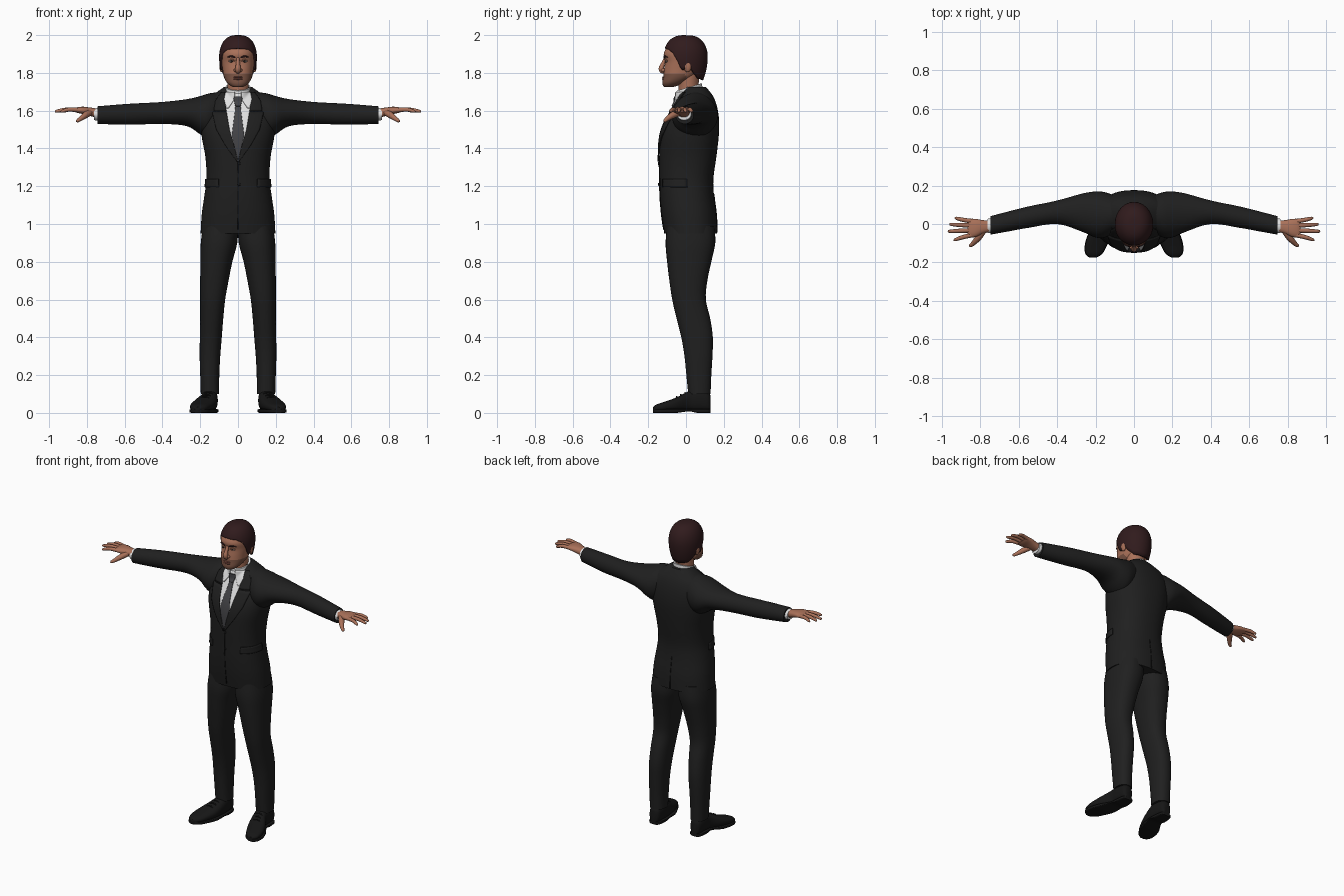
import bpy, bmesh, math
from mathutils import Vector
from mathutils.bvhtree import BVHTree

if "Cube" in bpy.data.objects:
    bpy.data.objects.remove(bpy.data.objects["Cube"])


def material(name, *rgb):
    m = bpy.data.materials.new(name)
    m.use_nodes = True
    m.diffuse_color = (*rgb, 1)
    m.node_tree.nodes["Principled BSDF"].inputs["Base Color"].default_value = (*rgb, 1)
    return m


suit = material("charcoal suit", .014, .014, .014)
leather = material("black leather", .008, .008, .008)
white = material("white shirt", .75, .75, .75)
grey = material("grey tie", .055, .055, .06)
skin = material("skin", .40, .165, .10)
stubble = material("stubble", .19, .085, .055)
hair_mat = material("brown hair", .03, .011, .012)
lip = material("lips", .22, .075, .055)
eye_white = material("eye white", .55, .5, .47)
iris = material("dark iris", .015, .01, .008)


def finish(ob, mat, mirror):
    bpy.context.collection.objects.link(ob)
    ob.data.materials.append(mat)
    if mirror:
        ob.modifiers.new("Mirror", "MIRROR")
    return ob


def mesh(name, verts, faces, mat, mirror=False, fix=True):
    me = bpy.data.meshes.new(name)
    me.from_pydata(verts, [], faces)
    if fix:
        bm = bmesh.new()
        bm.from_mesh(me)
        bmesh.ops.recalc_face_normals(bm, faces=bm.faces)
        bm.to_mesh(me)
        bm.free()
    return finish(bpy.data.objects.new(name, me), mat, mirror)


def spline(rows, sub):
    """Smooth curve through the rows."""
    out = []
    for i in range(len(rows) - 1):
        p, q, r, s = (rows[max(0, min(len(rows) - 1, i + k))] for k in (-1, 0, 1, 2))
        for j in range(sub):
            t = j / sub
            out.append([b + t * ((c - a) + t * ((2*a - 5*b + 4*c - d) + t * (3*b - a - 3*c + d))) / 2
                        for a, b, c, d in zip(p, q, r, s)])
    return out + [list(rows[-1])]


def loft(name, rows, mat, axis="z", mirror=False, power=2, n=36, sub=4):
    """Skin superellipse sections; row = position, then min and max on both other axes."""
    verts, faces = [], []
    rows = spline(rows, sub)
    for t, a0, a1, b0, b1 in rows:
        for i in range(n):
            w = 2 * math.pi * i / n
            c, s = math.cos(w), math.sin(w)
            a = (a0 + a1) / 2 + (a1 - a0) / 2 * math.copysign(abs(c) ** (2 / power), c)
            b = (b0 + b1) / 2 + (b1 - b0) / 2 * math.copysign(abs(s) ** (2 / power), s)
            verts.append({"z": (a, b, t), "x": (t, a, b), "y": (a, t, b)}[axis])
    for k in range(len(rows) - 1):
        for i in range(n):
            j = (i + 1) % n
            faces.append((k*n + i, k*n + j, k*n + n + j, k*n + n + i))
    faces += [tuple(range(n)), tuple(range(len(verts) - n, len(verts)))]
    return mesh(name, verts, faces, mat, mirror)


def tube(name, pts, mat, mirror=False):
    """Rounded tube; point = x, y, z, radius."""
    cu = bpy.data.curves.new(name, "CURVE")
    cu.dimensions, cu.bevel_depth, cu.bevel_resolution, cu.use_fill_caps = "3D", 1, 3, True
    sp = cu.splines.new("POLY")
    pts = spline(pts, 3)
    sp.points.add(len(pts) - 1)
    for p, (x, y, z, r) in zip(sp.points, pts):
        p.co, p.radius = (x, y, z, 1), r
    sp.use_smooth = True
    return finish(bpy.data.objects.new(name, cu), mat, mirror)


def ball(name, loc, size, mat, mirror=False):
    me = bpy.data.meshes.new(name)
    bm = bmesh.new()
    bmesh.ops.create_uvsphere(bm, u_segments=20, v_segments=12, radius=1)
    for v in bm.verts:
        v.co = Vector(loc) + v.co * Vector(size)
    bm.to_mesh(me)
    bm.free()
    return finish(bpy.data.objects.new(name, me), mat, mirror)


def panel(name, rows, mat, trees, off=.004, mirror=False, radial=False, sub=5, cols=8):
    """Thin cloth plate laid on the body; row = height, left edge, right edge (or angles)."""
    verts = []
    for k in range((len(rows) - 1) * sub + 1):
        i = min(k // sub, len(rows) - 2)
        z, u0, u1 = Vector(rows[i]).lerp(Vector(rows[i + 1]), k / sub - i)
        for c in range(cols + 1):
            u = u0 + (u1 - u0) * c / cols
            a = math.radians(u) if radial else 0
            d = Vector((math.sin(a), -math.cos(a), 0))
            o = Vector((0 if radial else u, .01, z)) + d
            hits = [h for h in (t.ray_cast(o, -d)[0] for t in trees) if h]
            p = min(hits, key=lambda h: (h - o).length) if hits else trees[0].find_nearest(o)[0]
            verts.append(p + d * off)
    w = cols + 1
    faces = [(i, i + w, i + w + 1, i + 1) for i in range(len(verts) - w) if i % w < cols]
    ob = mesh(name, verts, faces, mat, mirror, fix=False)
    ob.modifiers.new("Thickness", "SOLIDIFY").thickness = .006
    return ob


def tree_of(ob):
    return BVHTree.FromPolygons([v.co for v in ob.data.vertices], [p.vertices for p in ob.data.polygons])


# Jacket body and sleeves
body = [(.95, .198, -.115, .165), (1.05, .192, -.13, .161), (1.15, .178, -.138, .148),
        (1.24, .167, -.14, .145), (1.35, .172, -.142, .16), (1.45, .19, -.138, .172),
        (1.52, .198, -.12, .176), (1.58, .196, -.088, .172), (1.63, .182, -.062, .162),
        (1.67, .155, -.042, .147), (1.7, .11, -.022, .127), (1.725, .074, -.008, .105)]
jacket = loft("jacket_body", [(z, -x, x, f, b) for z, x, f, b in body], suit, power=2.3, n=56)
loft("sleeve", [(.08, -.03, .14, 1.5, 1.7), (.15, -.07, .165, 1.46, 1.692),
                (.2, -.07, .169, 1.475, 1.677), (.27, -.04, .158, 1.518, 1.661),
                (.4, 0, .122, 1.53, 1.646), (.55, -.02, .091, 1.526, 1.638),
                (.65, -.038, .066, 1.527, 1.631), (.745, -.055, .041, 1.53, 1.623)],
     suit, "x", True)
loft("shirt_cuff", [(.73, -.047, .032, 1.545, 1.615), (.762, -.048, .027, 1.55, 1.615)], white, "x", True)

# Shirt collar, rising toward the nape
collar = loft("shirt_collar", [(1.64, -.072, .072, -.056, .09), (1.72, -.066, .066, -.05, .085)], white)
for v in collar.data.vertices:
    v.co.z += v.co.y * .3
on_jacket, on_both = [tree_of(jacket)], [tree_of(jacket), tree_of(collar)]

# Shirt front, tie, lapels and other plates
panel("shirt_front", [(1.69, -.07, .07), (1.62, -.066, .066), (1.5, -.046, .046), (1.335, -.002, .002)],
      white, on_both, .003, cols=16)
panel("collar_wing", [(1.7, .018, .066), (1.66, .02, .074), (1.615, .05, .062)], white, on_both, .009, True)
panel("tie_blade", [(1.64, -.013, .013), (1.6, -.016, .016), (1.47, -.033, .033), (1.34, -.003, .003)],
      grey, on_both, .007)
panel("tie_knot", [(1.675, -.022, .022), (1.66, -.023, .023), (1.625, -.014, .014)], grey, on_both, .012)
panel("upper_lapel", [(1.7, .07, .088), (1.65, .068, .122), (1.6, .062, .128)], suit, on_jacket, .008, True)
panel("lower_lapel", [(1.595, .061, .138), (1.5, .045, .115), (1.42, .022, .07), (1.33, 0, .006)],
      suit, on_jacket, .008, True)
panel("pocket_flap", [(1.238, 38, 88), (1.195, 37, 89)], suit, on_jacket, .007, True, True)
panel("front_seam", [(1.33, -.002, .002), (.97, -.002, .002)], leather, on_jacket, .003, cols=1)
panel("back_vent", [(1.16, 179, 180), (.955, 179, 180)], leather, on_jacket, .003, radial=True, cols=1)
for z in (1.32, 1.21):
    ball("jacket_button", (.006, -.145, z), (.008, .004, .008), leather)

# Trousers
loft("trouser_leg", [(.99, 0, .185, -.1, .15), (.9, .004, .197, -.108, .155), (.8, .03, .199, -.1, .134),
                     (.7, .05, .2, -.088, .113), (.6, .068, .2, -.073, .105), (.5, .078, .2, -.05, .128),
                     (.4, .086, .202, -.025, .142), (.3, .094, .203, -.008, .14),
                     (.2, .099, .2, .002, .134), (.1, .1, .197, .012, .13)], suit, mirror=True, power=2.3)

# Shoes, toes turned out
shoe = [(.13, .13, .17, .09), (.115, .115, .185, .11), (.06, .108, .192, .125), (.015, .108, .197, .115),
        (-.05, .118, .235, .082), (-.11, .142, .253, .06), (-.155, .168, .25, .045), (-.175, .198, .228, .03)]
loft("shoe_upper", [(y, a, b, .008, h) for y, a, b, h in shoe], leather, "y", True, 2.5)
loft("shoe_sole", [(y, a - .003, b + .003, .008 if abs(y) < .04 else 0, .02) for y, a, b, h in shoe],
     leather, "y", True, 6)
for i in range(3):
    y, z, x = -.005 - .022 * i, .108 - .011 * i, .158 + .008 * i
    tube("shoe_lace", [(x - .025, y, z - .008, .003), (x, y, z, .004), (x + .025, y, z - .008, .003)],
         leather, True)

# Hands
loft("palm", [(.75, -.042, .018, 1.563, 1.612), (.785, -.05, .02, 1.572, 1.617),
              (.82, -.066, .026, 1.582, 1.621), (.85, -.07, .027, 1.588, 1.618),
              (.866, -.06, .02, 1.594, 1.611)], skin, "x", True, 2.4, 24)
for name, y, x, tip in (("index", -.057, .938, -.082), ("middle", -.033, .968, -.038),
                        ("ring", -.008, .96, -.002), ("little", .014, .932, .03)):
    m = (x + .85) / 2
    tube(name + "_finger", [(.84, y, 1.603, .012), (m, (y + tip) / 2, 1.606, .011),
                            (x - .008, tip, 1.597, .008), (x, tip, 1.596, .003)], skin, True)
tube("thumb", [(.785, -.035, 1.59, .018), (.81, -.072, 1.575, .017), (.835, -.1, 1.556, .012),
               (.85, -.112, 1.546, .009), (.855, -.116, 1.542, .003)], skin, True)

# Neck and head, stubble on the jaw
loft("neck", [(1.64, -.058, .058, -.045, .075), (1.72, -.056, .056, -.04, .066),
              (1.82, -.06, .06, -.05, .075)], skin)
skull = [(1.724, .022, -.112, -.075), (1.732, .04, -.121, -.045), (1.75, .06, -.125, -.005),
         (1.78, .075, -.12, .045), (1.82, .082, -.116, .08), (1.86, .088, -.111, .1),
         (1.895, .089, -.118, .104), (1.92, .086, -.111, .1), (1.945, .076, -.094, .09),
         (1.965, .056, -.07, .07), (1.98, .025, -.03, .04)]
head = loft("head", [(z, -x, x, f, b) for z, x, f, b in skull], skin, power=2.2, n=48, sub=5)
head.data.materials.append(stubble)
for p in head.data.polygons:
    if p.center.z < 1.797 - .1 * max(0, abs(p.center.x) - .05) and p.center.y < .0:
        p.material_index = 1
tube("nose", [(0, -.108, 1.878, .009), (0, -.122, 1.848, .011), (0, -.131, 1.823, .015),
              (0, -.122, 1.808, .014), (0, -.112, 1.805, .006)], skin)
ball("nostril", (.013, -.12, 1.814), (.01, .012, .009), skin, True)
for name, z, h in (("upper_lip", 1.777, .005), ("lower_lip", 1.768, .006)):
    ball(name, (0, -.116, z), (.025, .011, h), lip)
ball("eye", (.034, -.098, 1.862), (.015, .012, .007), eye_white, True)
ball("iris", (.034, -.108, 1.862), (.0065, .004, .0065), iris, True)
tube("eyelid", [(.018, -.108, 1.863, .003), (.034, -.109, 1.871, .004), (.05, -.099, 1.863, .003)], skin, True)
tube("eyebrow", [(.015, -.115, 1.881, .004), (.037, -.112, 1.888, .005), (.058, -.098, 1.882, .002)],
     hair_mat, True)
ball("ear", (.088, .008, 1.838), (.011, .021, .034), skin, True)

# Hair cap grown from a shaped hairline
line = [(0, 1.93), (35, 1.925), (55, 1.905), (68, 1.865), (78, 1.815), (88, 1.815),
        (98, 1.85), (112, 1.8), (135, 1.768), (181, 1.76)]


def hairline(a):
    for (a0, z0), (a1, z1) in zip(line, line[1:]):
        if a0 <= a < a1:
            return z0 + (z1 - z0) * (a - a0) / (a1 - a0)


n, steps, verts, faces = 72, 16, [], []
for k in range(steps):
    for i in range(n):
        a = 360 * i / n
        z0 = hairline(min(a, 360 - a))
        z = z0 + (2 - z0) * math.sin(math.pi / 2 * k / steps)
        h = (z - 1.885) / .115
        r = (1 - h * h) ** .37 if h > 0 else 1 - .18 * h * h
        w = math.radians(a)
        verts.append((.1 * r * math.sin(w), -.002 - .117 * r * math.cos(w), z))
        if k:
            j = (i + 1) % n
            faces.append((k*n - n + i, k*n - n + j, k*n + j, k*n + i))
faces.append(tuple(range(len(verts) - n, len(verts))))
mesh("hair", verts, faces, hair_mat).modifiers.new("Thickness", "SOLIDIFY").thickness = .012

# Smooth shading with sharp hems
bpy.ops.object.select_all(action="DESELECT")
for ob in bpy.context.collection.objects:
    if ob.type == "MESH":
        ob.select_set(True)
        bpy.context.view_layer.objects.active = ob
bpy.ops.object.shade_smooth_by_angle(angle=math.radians(45))
